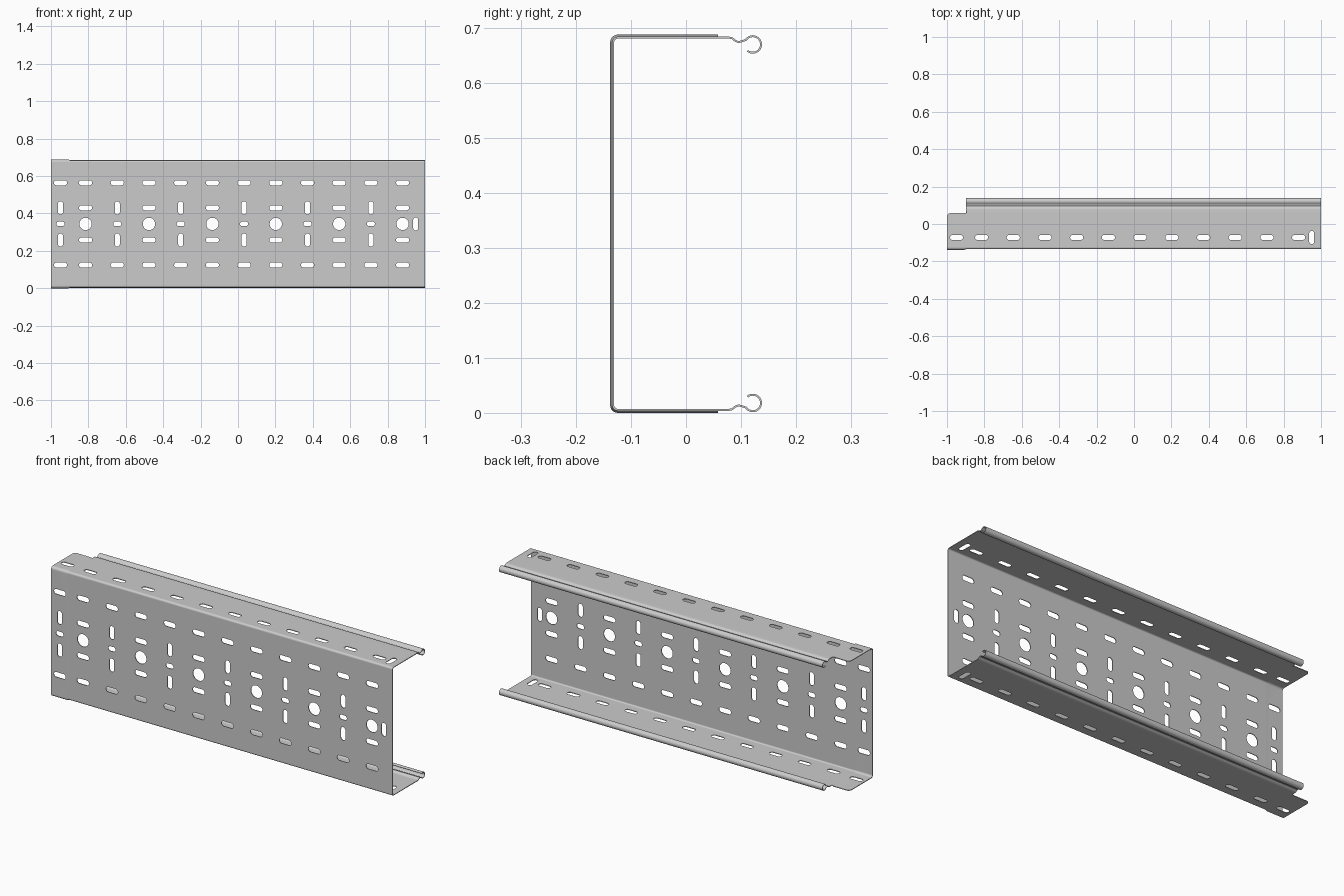
import bpy, bmesh
from math import sin, cos, pi, radians

if "Cube" in bpy.data.objects:
    bpy.data.objects.remove(bpy.data.objects["Cube"])

T = 0.0035            # sheet thickness
ZC, H = 0.344, 0.3385  # mid height, half height of the channel centreline
WEB_Y, R = -0.1325, 0.009
LAP = 0.0038          # outward joggle of the overlap end
FLANGE_Y = 0.058

# curled rim: (y, height above centre), from flange to tip
curl = [(0.078, H), (0.084, H - .0012), (0.0895, H - .0058), (0.0955, H - .0083),
        (0.102, H - .0065)]
for i in range(21):
    a = radians(146 - i * 276 / 20)
    curl.append((0.1215 + 0.015 * cos(a), H - 0.0125 + 0.015 * sin(a)))
N = len(curl)


def section(d):
    """Full channel centreline, pushed outward by d."""
    half = curl[::-1] + [(FLANGE_Y, H + d)]
    for i in range(6):
        a = pi / 2 + i * pi / 10
        half.append((WEB_Y + R + (R + d) * cos(a), H - R + (R + d) * sin(a)))
    return half + [(y, -w) for y, w in half[::-1]]


# sheet: lofted rows along x, overlap rows have no curl
bm = bmesh.new()
rows = []
for x, d in ((-1, LAP), (-0.907, LAP), (-0.897, 0), (1, 0)):
    rows.append([bm.verts.new((x, y, ZC + w)) for y, w in section(d)])
for r in range(3):
    a, b = rows[r], rows[r + 1]
    lo, hi = (0, len(a)) if r == 2 else (N, len(a) - N)
    for c in range(lo, hi - 1):
        bm.faces.new((a[c], a[c + 1], b[c + 1], b[c]))
corners = [rows[0][N], rows[0][-N - 1]]
bmesh.ops.delete(bm, geom=[v for v in bm.verts if not v.link_faces], context='VERTS')
bmesh.ops.recalc_face_normals(bm, faces=bm.faces)
bmesh.ops.bevel(bm, geom=corners, offset=0.018, segments=5, profile=0.5,
                affect='VERTICES')
mesh = bpy.data.meshes.new("cable_tray")
bm.to_mesh(mesh)
bm.free()
tray = bpy.data.objects.new("cable_tray", mesh)
bpy.context.collection.objects.link(tray)

# slot cutters
cut = bmesh.new()


def slot(u, v, w, h, web=True):
    """Round-ended prism through the web (x, z) or both flanges (x, y)."""
    r = min(w, h) / 2
    ex, ey = w / 2 - r, h / 2 - r
    n = 24
    ring = []
    for i in range(n):
        a = 2 * pi * (i + 0.5) / n
        ring.append((u + r * cos(a) + (ex if cos(a) > 0 else -ex),
                     v + r * sin(a) + (ey if sin(a) > 0 else -ey)))
    if web:
        ends = [[cut.verts.new((p, y, q)) for p, q in ring] for y in (-0.16, -0.115)]
    else:
        ends = [[cut.verts.new((p, q, z)) for p, q in ring] for z in (-0.05, 0.75)]
    cut.faces.new(ends[0])
    cut.faces.new(ends[1][::-1])
    for i in range(n):
        j = (i + 1) % n
        cut.faces.new((ends[0][j], ends[0][i], ends[1][i], ends[1][j]))


L, W = 0.07, 0.027
for k in range(-1, 11):
    x = -0.949 if k < 0 else -0.815 + 0.1695 * k
    slot(x, -0.072, L, W, web=False)
    for s in (-1, 1):
        slot(x, ZC + s * 0.22, L, W)
        if k % 2 == 0:
            slot(x, ZC + s * 0.086, L, W)
        else:
            slot(x, ZC + s * 0.086, W, L)
    if k % 2 == 0:
        slot(x, ZC, 0.066, 0.066)
    else:
        slot(x, ZC, 0.043, 0.025)
slot(0.95, ZC, W, L)
slot(0.95, -0.072, W, L, web=False)
bmesh.ops.recalc_face_normals(cut, faces=cut.faces)
cmesh = bpy.data.meshes.new("slot_cutters")
cut.to_mesh(cmesh)
cut.free()
cutter = bpy.data.objects.new("slot_cutters", cmesh)
bpy.context.collection.objects.link(cutter)
cutter.hide_render = True

# thicken the sheet and punch the slots
sol = tray.modifiers.new("thickness", 'SOLIDIFY')
sol.thickness, sol.offset, sol.use_even_offset = T, 0, True
boo = tray.modifiers.new("slots", 'BOOLEAN')
boo.operation, boo.solver, boo.object = 'DIFFERENCE', 'EXACT', cutter
bpy.context.view_layer.objects.active = tray
tray.select_set(True)
for m in ("thickness", "slots"):
    bpy.ops.object.modifier_apply(modifier=m)
bpy.data.objects.remove(cutter)

# smooth bends, crisp sheet edges
bpy.ops.object.shade_smooth_by_angle(angle=radians(35))
wn = tray.modifiers.new("flat_panels", 'WEIGHTED_NORMAL')
wn.keep_sharp = True
